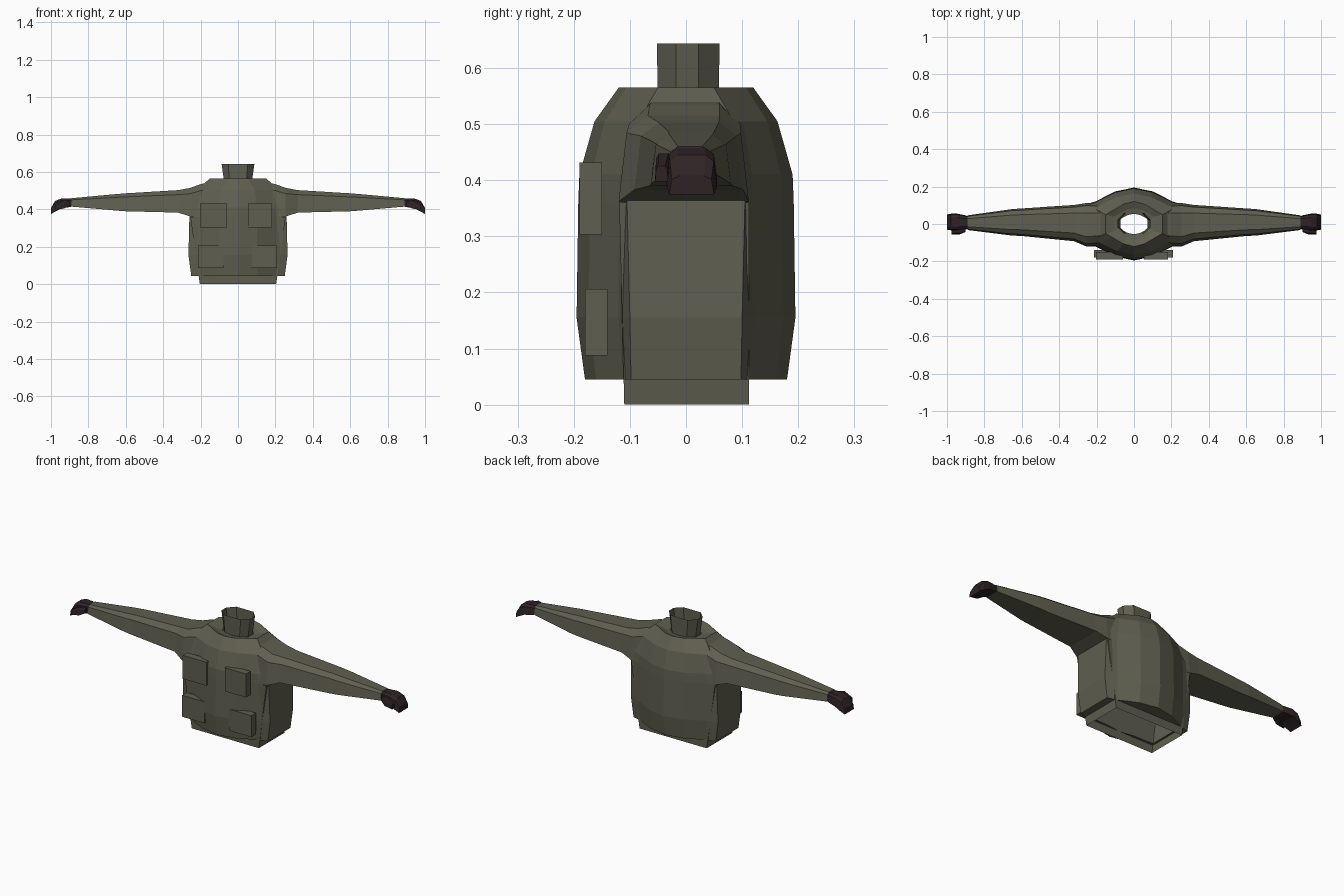
import bpy, bmesh

cube = bpy.data.objects.get("Cube")
if cube:
    bpy.data.objects.remove(cube, do_unlink=True)


def material(name, rgb):
    m = bpy.data.materials.new(name)
    m.use_nodes = True
    col = (*rgb, 1.0)
    m.diffuse_color = col
    bsdf = m.node_tree.nodes["Principled BSDF"]
    bsdf.inputs["Base Color"].default_value = col
    bsdf.inputs["Roughness"].default_value = 0.9
    return m


OLIVE = material("olive cloth", (0.115, 0.113, 0.08))
DARK = material("dark brown leather", (0.028, 0.016, 0.018))


def loft(name, rings, mat, cap_start=False, cap_end=False, mirror=False):
    """Skin a row of closed rings that all have the same number of points."""
    bm = bmesh.new()
    rows = [[bm.verts.new(p) for p in ring] for ring in rings]
    n = len(rows[0])
    for a, b in zip(rows, rows[1:]):
        for i in range(n):
            j = (i + 1) % n
            bm.faces.new((a[i], a[j], b[j], b[i]))
    if cap_start:
        bm.faces.new(rows[0][::-1])
    if cap_end:
        bm.faces.new(rows[-1])
    if mirror or cap_start:
        bmesh.ops.recalc_face_normals(bm, faces=bm.faces[:])
    mesh = bpy.data.meshes.new(name)
    bm.to_mesh(mesh)
    bm.free()
    mesh.materials.append(mat)
    ob = bpy.data.objects.new(name, mesh)
    bpy.context.scene.collection.objects.link(ob)
    if mirror:
        ob.modifiers.new("Mirror", "MIRROR").use_mirror_merge = False
    return ob


def box(name, x0, x1, y0, y1, z0, z1, mat, mirror=False):
    rings = [[(x0, y0, z), (x1, y0, z), (x1, y1, z), (x0, y1, z)] for z in (z0, z1)]
    return loft(name, rings, mat, True, True, mirror)


def jacket_ring(z, side, corner, flat, depth):
    """Twelve-sided outline: bulging front and back, flat sides."""
    q = [(side, flat), (corner, max(flat * 1.05, depth * 0.62)),
         (corner * 0.5, depth * 0.89), (0, depth)]
    half = q + [(-x, y) for x, y in q[-2::-1]]
    ring = half + [(x, -y) for x, y in half[::-1]]
    return [(x, y, z) for x, y in ring][::-1][::-1]


# Jacket shell, from the underside of the hem up to the sunken neckline
levels = [
    (0.045, 0.20, 0.17, 0.095, 0.112),
    (0.045, 0.25, 0.20, 0.098, 0.18),
    (0.155, 0.265, 0.205, 0.10, 0.195),
    (0.36, 0.26, 0.205, 0.105, 0.192),
    (0.41, 0.255, 0.20, 0.10, 0.19),
    (0.505, 0.215, 0.18, 0.085, 0.163),
    (0.565, 0.152, 0.11, 0.05, 0.12),
    (0.55, 0.11, 0.085, 0.04, 0.085),
    (0.545, 0.078, 0.06, 0.026, 0.055),
]
loft("jacket_body", [jacket_ring(*lv) for lv in levels], OLIVE)


# Open tube of the shirt below, showing under the hem and at the sides
def rect(x, y0, y1, z):
    return [(x, y0, z), (x, y1, z), (-x, y1, z), (-x, y0, z)]


loft("under_shirt", [rect(0.204, -0.11, 0.112, 0.0),
                     rect(0.255, -0.119, 0.112, 0.36)], OLIVE)


# Open flared collar
def collar_ring(z, x, y0, y1):
    pts = [(x, 0.022), (x * 0.6, y1), (-x * 0.6, y1), (-x, 0.022),
           (-x, -0.018), (-x * 0.6, y0), (x * 0.6, y0), (x, -0.018)]
    return [(px, py, z) for px, py in pts]


loft("collar", [collar_ring(0.54, 0.073, -0.05, 0.058),
                collar_ring(0.644, 0.088, -0.052, 0.06)], OLIVE)


# Sleeves: flat bottom, sloping sides and a bevelled top
def sleeve_ring(x, zb, zt, y0, y1):
    h, m = zt - zb, (y0 + y1) / 2
    return [(x, y0, zb), (x, y1, zb),
            (x, m + (y1 - m) * 0.88, zb + h * 0.8),
            (x, m + (y1 - m) * 0.55, zt),
            (x, m + (y0 - m) * 0.55, zt),
            (x, m + (y0 - m) * 0.88, zb + h * 0.8)]


sleeve = [(0.15, 0.37, 0.545, -0.105, 0.105), (0.20, 0.362, 0.535, -0.115, 0.11),
          (0.255, 0.362, 0.515, -0.12, 0.112), (0.32, 0.383, 0.503, -0.092, 0.102),
          (0.60, 0.39, 0.486, -0.064, 0.083), (0.65, 0.394, 0.482, -0.062, 0.08),
          (0.89, 0.415, 0.46, -0.032, 0.046)]
loft("sleeves", [sleeve_ring(*s) for s in sleeve], OLIVE, True, True, True)

# Gloves with the fingers bent downward, plus thumbs
glove = [(0.875, 0.418, 0.456, -0.024, 0.038), (0.905, 0.412, 0.458, -0.03, 0.047),
         (0.945, 0.405, 0.458, -0.036, 0.055), (0.978, 0.388, 0.445, -0.034, 0.055),
         (1.0, 0.375, 0.408, -0.03, 0.05)]
loft("gloves", [sleeve_ring(*s) for s in glove], DARK, True, True, True)
thumb = [(0.90, 0.42, 0.445, -0.042, -0.022), (0.93, 0.405, 0.448, -0.055, -0.025),
         (0.975, 0.398, 0.425, -0.055, -0.032)]
loft("thumbs", [sleeve_ring(*s) for s in thumb], DARK, True, True, True)

# Chest and waist pockets
box("chest_pocket_right", -0.203, -0.06, -0.19, -0.15, 0.303, 0.432, OLIVE)
box("chest_pocket_left", 0.054, 0.182, -0.19, -0.15, 0.303, 0.432, OLIVE)
box("waist_pocket_right", -0.213, -0.078, -0.18, -0.14, 0.088, 0.206, OLIVE)
box("waist_pocket_left", 0.072, 0.208, -0.18, -0.14, 0.088, 0.206, OLIVE)
